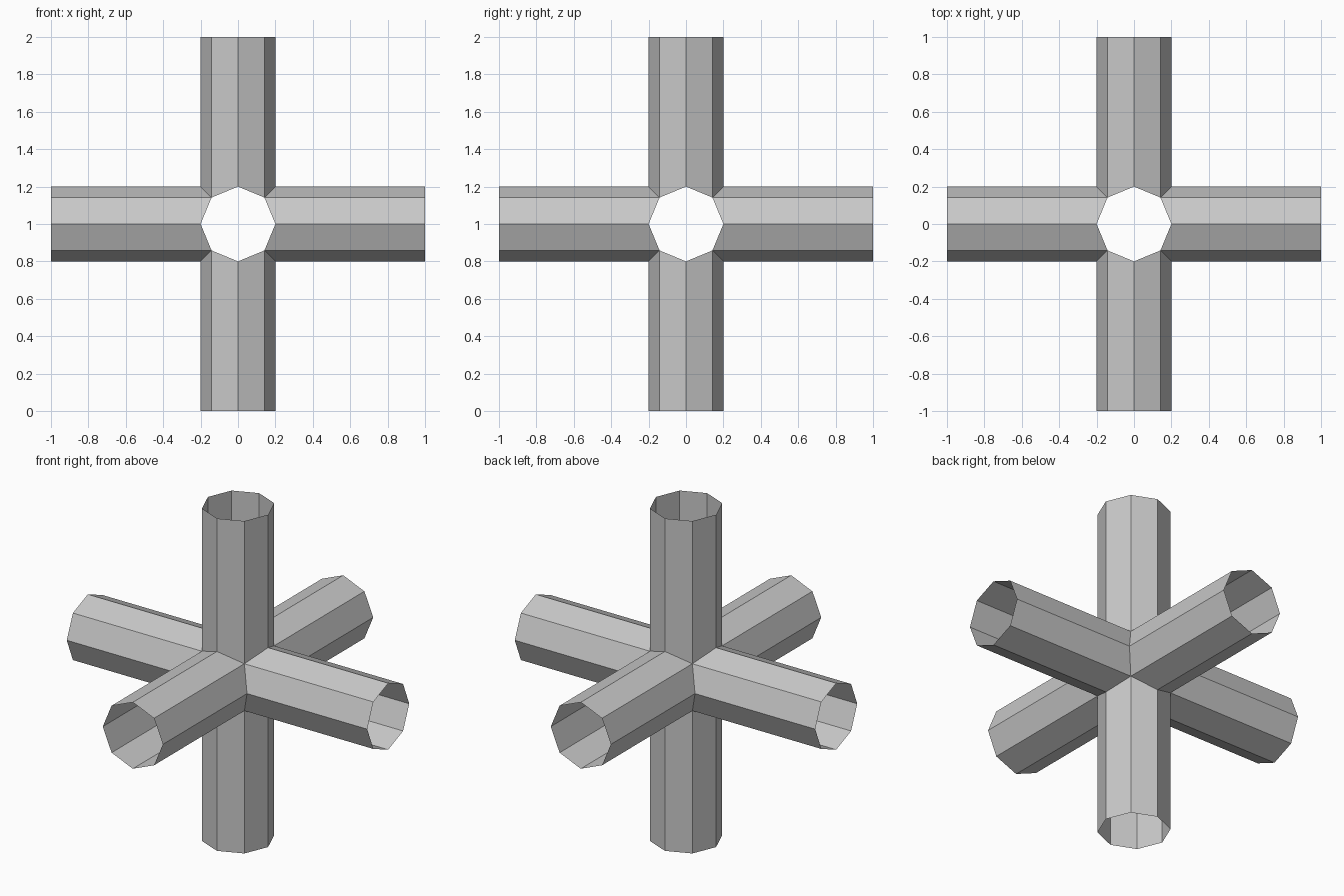
import bpy, bmesh
from math import cos, sin, pi
from mathutils import Matrix

cube = bpy.data.objects.get("Cube")
if cube:
    bpy.data.objects.remove(cube, do_unlink=True)

SIDES, RADIUS, LENGTH = 8, 0.2, 1.0

# Single grey material
grey = bpy.data.materials.new("light_grey")
grey.use_nodes = True
colour = (0.58, 0.58, 0.58, 1)
grey.diffuse_color = colour
grey.node_tree.nodes["Principled BSDF"].inputs["Base Color"].default_value = colour


def make_arm(name, axis, angle):
    """Open octagonal tube, mitred at its inner end to meet the other arms."""
    bm = bmesh.new()
    inner, outer = [], []
    for i in range(SIDES):
        a = 2 * pi * i / SIDES
        x, y = RADIUS * cos(a), RADIUS * sin(a)
        mitre = max(abs(x), abs(y))
        inner.append(bm.verts.new((x, y, mitre)))
        outer.append(bm.verts.new((x, y, LENGTH)))
    for i in range(SIDES):
        j = (i + 1) % SIDES
        bm.faces.new((inner[i], inner[j], outer[j], outer[i]))
    turn = Matrix.Translation((0, 0, LENGTH)) @ Matrix.Rotation(angle, 4, axis)
    bmesh.ops.transform(bm, matrix=turn, verts=bm.verts)
    mesh = bpy.data.meshes.new(name)
    bm.to_mesh(mesh)
    bm.free()
    mesh.materials.append(grey)
    bpy.context.collection.objects.link(bpy.data.objects.new(name, mesh))


# Six arms, one along each direction
make_arm("top_arm", "X", 0)
make_arm("bottom_arm", "X", pi)
make_arm("front_arm", "X", pi / 2)
make_arm("back_arm", "X", -pi / 2)
make_arm("left_arm", "Y", pi / 2)
make_arm("right_arm", "Y", -pi / 2)
